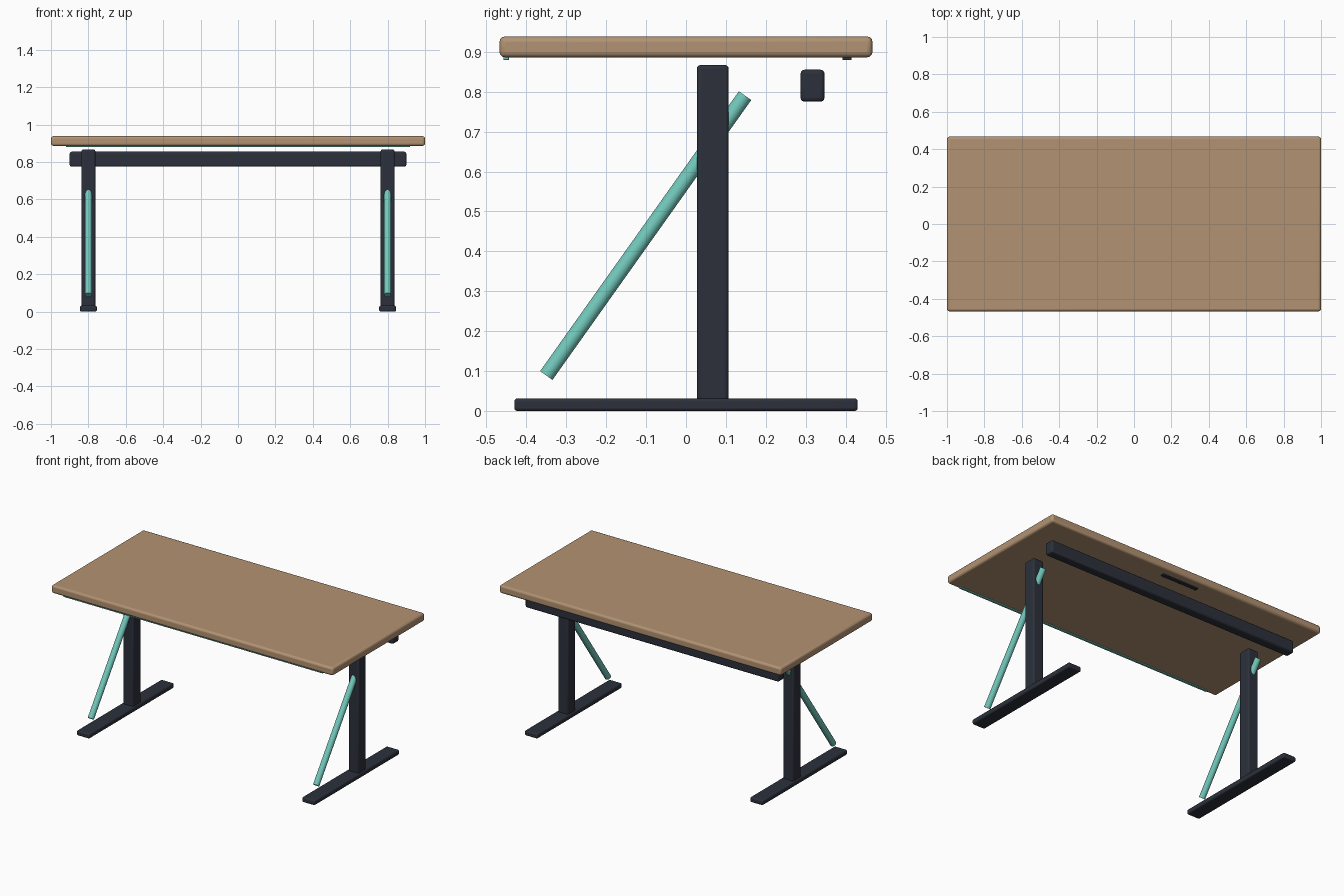
import bpy
from mathutils import Vector

if "Cube" in bpy.data.objects:
    bpy.data.objects.remove(bpy.data.objects["Cube"])


def material(name, color):
    m = bpy.data.materials.new(name)
    m.diffuse_color = (*color, 1)
    m.use_nodes = True
    m.node_tree.nodes["Principled BSDF"].inputs["Base Color"].default_value = m.diffuse_color
    return m


wood = material("wood", (0.45, 0.29, 0.17))
dark = material("dark_metal", (0.025, 0.03, 0.043))
teal = material("teal", (0.17, 0.58, 0.50))


def finish(ob, name, mat):
    ob.name = name
    ob.data.materials.append(mat)
    bpy.ops.object.shade_smooth_by_angle()
    return ob


def box(name, lo, hi, mat, bevel=0.0, segments=3):
    """Box between two corners with rounded edges."""
    lo, hi = Vector(lo), Vector(hi)
    bpy.ops.mesh.primitive_cube_add(size=1, location=(lo + hi) / 2)
    ob = bpy.context.object
    ob.scale = hi - lo
    bpy.ops.object.transform_apply(location=False, rotation=False, scale=True)
    if bevel:
        mod = ob.modifiers.new("Bevel", "BEVEL")
        mod.width = bevel
        mod.segments = segments
    return finish(ob, name, mat)


def rod(name, a, b, radius, mat):
    """Cylinder running from point a to point b."""
    a, b = Vector(a), Vector(b)
    bpy.ops.mesh.primitive_cylinder_add(vertices=32, radius=radius,
                                        depth=(b - a).length, location=(a + b) / 2)
    ob = bpy.context.object
    ob.rotation_euler = (b - a).to_track_quat("Z", "Y").to_euler()
    return finish(ob, name, mat)


# Tabletop with the front edge strip and rear slot plate underneath
box("tabletop", (-1, -0.467, 0.886), (1, 0.467, 0.938), wood, 0.013)
box("front_edge_strip", (-0.92, -0.457, 0.879), (0.92, -0.443, 0.888), teal, 0.002, 2)
box("rear_cable_plate", (-0.13, 0.392, 0.879), (0.13, 0.415, 0.888), dark, 0.001, 2)

# Rear crossbeam
box("crossbeam", (-0.9, 0.287, 0.775), (0.9, 0.347, 0.855), dark, 0.01)

# Legs: foot, column and diagonal brace on each side
for side, s in (("left", -1), ("right", 1)):
    x = 0.8 * s
    box(side + "_foot", (x - 0.045, -0.43, 0), (x + 0.045, 0.43, 0.032), dark, 0.008)
    box(side + "_column", (x - 0.037, 0.027, 0.02), (x + 0.037, 0.107, 0.867), dark, 0.01)
    rod(side + "_brace", (x, -0.35, 0.089), (x, 0.148, 0.79), 0.019, teal)
